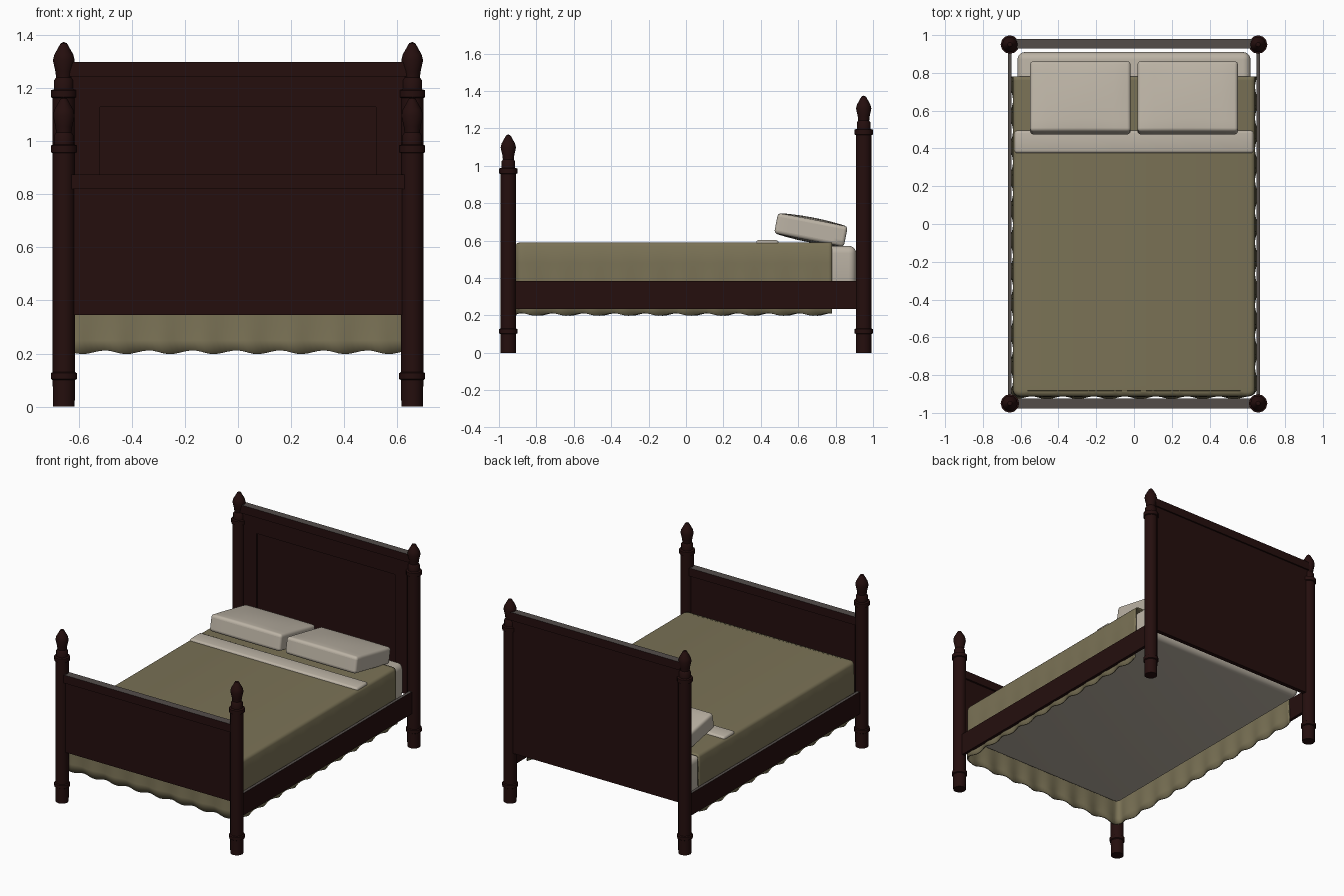
import bpy, bmesh, math
from mathutils import Matrix, Vector

if "Cube" in bpy.data.objects:
    bpy.data.objects.remove(bpy.data.objects["Cube"])


def mat(name, r, g, b):
    m = bpy.data.materials.new(name)
    m.diffuse_color = (r, g, b, 1)
    m.use_nodes = True
    m.node_tree.nodes["Principled BSDF"].inputs["Base Color"].default_value = m.diffuse_color
    return m


WOOD = mat("dark_mahogany", 0.018, 0.0045, 0.0042)
EDGE = mat("worn_rail_top", 0.088, 0.074, 0.068)
LINEN = mat("cream_linen", 0.50, 0.45, 0.375)
COVER = mat("olive_blanket", 0.195, 0.168, 0.092)


def finish(bm, name, mats, angle=40):
    bmesh.ops.recalc_face_normals(bm, faces=bm.faces)
    me = bpy.data.meshes.new(name)
    bm.to_mesh(me)
    bm.free()
    ob = bpy.data.objects.new(name, me)
    bpy.context.collection.objects.link(ob)
    for m in mats:
        me.materials.append(m)
    bpy.ops.object.select_all(action='DESELECT')
    ob.select_set(True)
    bpy.context.view_layer.objects.active = ob
    bpy.ops.object.shade_smooth_by_angle(angle=math.radians(angle))
    return ob


def cube(bm, x, y, z):
    """Add a box from (min, max) ranges."""
    size = [b - a for a, b in (x, y, z)]
    mid = [(a + b) / 2 for a, b in (x, y, z)]
    return bmesh.ops.create_cube(
        bm, size=1, matrix=Matrix.Translation(mid) @ Matrix.Diagonal((*size, 1)))


def board(name, *boxes, worn_top=False):
    bm = bmesh.new()
    for b in boxes:
        cube(bm, *b)
    bmesh.ops.recalc_face_normals(bm, faces=bm.faces)
    if worn_top:
        for f in bm.faces:
            f.material_index = 1 if f.normal.z > 0.9 else 0
    return finish(bm, name, [WOOD, EDGE])


def cushion(name, x, y, z, radius, puff=0.0, tilt=0.0, segs=5):
    """Rounded soft box, optionally puffed in the middle and tilted about x."""
    bm = bmesh.new()
    cube(bm, x, y, z)
    if puff:
        bmesh.ops.subdivide_edges(bm, edges=bm.edges[:], cuts=5, use_grid_fill=True)
    edges = [e for e in bm.edges if e.calc_face_angle(0) > 1]
    bmesh.ops.bevel(bm, geom=edges, offset=radius, segments=segs, profile=0.5,
                    affect='EDGES', clamp_overlap=True)
    c = Vector([(a + b) / 2 for a, b in (x, y, z)])
    hx, hy = (x[1] - x[0]) / 2, (y[1] - y[0]) / 2
    for v in bm.verts:
        d = v.co - c
        d.z *= 1 + puff * (1 - (d.x / hx) ** 2) * (1 - (d.y / hy) ** 2)
        v.co = c + Matrix.Rotation(tilt, 3, 'X') @ d
    return finish(bm, name, [LINEN], 60)


def post(name, x, y, ring):
    """Turned post: foot collar, shaft, upper collar at height ring, finial."""
    prof = [(0, 0), (.041, 0), (.042, .1), (.049, .104), (.049, .126), (.042, .13),
            (.042, ring - .016), (.049, ring - .013), (.049, ring + .013),
            (.037, ring + .017), (.037, ring + .05), (.029, ring + .062),
            (.032, ring + .085), (.041, ring + .125), (.036, ring + .147),
            (.022, ring + .172), (.012, ring + .19), (0, ring + .195)]
    bm = bmesh.new()
    vs = [bm.verts.new((r, 0, z)) for r, z in prof]
    es = [bm.edges.new(p) for p in zip(vs, vs[1:])]
    bmesh.ops.spin(bm, geom=vs + es, axis=(0, 0, 1), cent=(0, 0, 0),
                   angle=2 * math.pi, steps=12)
    bmesh.ops.remove_doubles(bm, verts=bm.verts, dist=1e-4)
    bmesh.ops.translate(bm, verts=bm.verts, vec=(x, y, 0))
    return finish(bm, name, [WOOD], 35)


# Posts and side rails
for side, s in (("left", -1), ("right", 1)):
    post(f"head_post_{side}", s * .657, .95, 1.18)
    post(f"foot_post_{side}", s * .657, -.95, .972)
    xs = sorted((s * .648, s * .668))
    board(f"side_rail_{side}", (xs, (-.93, .93), (.235, .385)), worn_top=True)

# Headboard: back panel, raised frame around the recess, thick top rail
board("headboard_panel", ((-.64, .64), (.95, .97), (.34, 1.25)))
board("headboard_frame",
      ((-.64, -.52), (.942, .951), (.34, 1.25)),
      ((.52, .64), (.942, .951), (.34, 1.25)),
      ((-.521, .521), (.942, .951), (1.13, 1.25)),
      ((-.521, .521), (.942, .951), (.34, .52)))
board("headboard_top_rail", ((-.64, .64), (.93, .98), (1.245, 1.30)), worn_top=True)

# Footboard
board("footboard_panel", ((-.64, .64), (-.965, -.938), (.345, .83)))
board("footboard_top_rail", ((-.64, .64), (-.978, -.925), (.82, .875)), worn_top=True)

# Mattress, folded sheet and pillows
cushion("mattress", (-.617, .617), (-.90, .91), (.335, .572), .04)
cushion("folded_sheet", (-.632, .632), (.375, .495), (.565, .603), .015, segs=3)
for side, s in (("left", -1), ("right", 1)):
    xs = sorted((s * .018, s * .55))
    cushion(f"pillow_{side}", xs, (.478, .858), (.602, .712), .052,
            puff=.22, tilt=math.radians(-11))

# Blanket: U-shaped path round the bed, dropped in rows into a rippled skirt
HX, FRONT, HEAD, R = .640, -.912, .78, .035
path = []                                    # (point, outward normal)
n = 84
for i in range(n + 1):
    path.append((Vector((-HX, HEAD + (FRONT + R - HEAD) * i / n)), Vector((-1, 0))))
for i in range(1, 5):
    a = math.pi + math.pi / 2 * i / 5
    d = Vector((math.cos(a), math.sin(a)))
    path.append((Vector((-HX + R, FRONT + R)) + d * R, d))
for i in range(31):
    path.append((Vector((-HX + R + (HX - R) * i / 30, FRONT)), Vector((0, -1))))
path += [(Vector((-p.x, p.y)), Vector((-d.x, d.y))) for p, d in reversed(path[:-1])]

# rows: height, inset, ripple amount
rows = [(.59, .022, 0), (.586, .008, 0), (.572, 0, 0), (.48, -.002, .15),
        (.385, -.002, .3), (.30, -.004, .7), (.25, -.006, 1), (.205, -.008, 1.2)]
bm = bmesh.new()
grid = []
for z, inset, rip in rows:
    row, s = [], 0
    for i, (p, d) in enumerate(path):
        if i:
            s += (p - path[i - 1][0]).length
        w = math.sin(2 * math.pi * s / .165)
        q = p - d * (inset - .006 * rip * w)
        low = .007 * math.cos(2 * math.pi * s / .165) if z < .21 else 0
        row.append(bm.verts.new((q.x, q.y, z + low)))
    grid.append(row)
for a, b in zip(grid, grid[1:]):
    for i in range(len(a) - 1):
        bm.faces.new((a[i], a[i + 1], b[i + 1], b[i]))
# top sheet: join matching left and right points across the bed
top = grid[0]
m = len(top)
for i in range(m // 2):
    quad = (top[i], top[i + 1], top[m - 2 - i], top[m - 1 - i])
    bm.faces.new(list(dict.fromkeys(quad)))
blanket = finish(bm, "blanket", [COVER], 60)
sol = blanket.modifiers.new("thickness", 'SOLIDIFY')
sol.thickness = .008
sol.offset = -1
